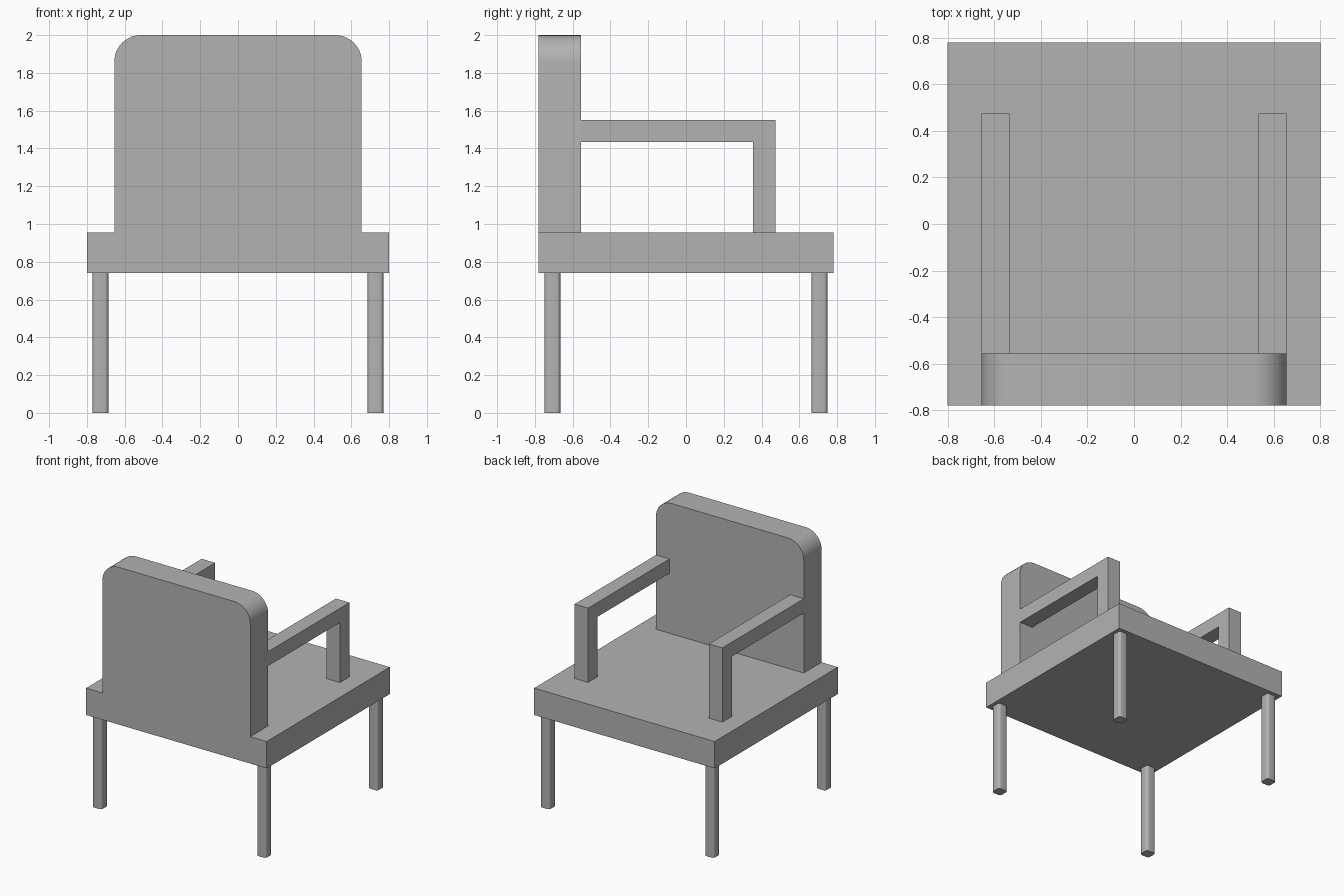
import bpy
import bmesh
import math

if "Cube" in bpy.data.objects:
    bpy.data.objects.remove(bpy.data.objects["Cube"], do_unlink=True)

grey = bpy.data.materials.new("plain grey")
grey.use_nodes = True
colour = (0.45, 0.45, 0.45, 1)
grey.diffuse_color = colour
grey.node_tree.nodes["Principled BSDF"].inputs["Base Color"].default_value = colour


def extrude_profile(name, points, direction):
    """Make a solid by sweeping a flat outline along a direction."""
    bm = bmesh.new()
    face = bm.faces.new([bm.verts.new(p) for p in points])
    swept = bmesh.ops.extrude_face_region(bm, geom=[face])["geom"]
    moved = [v for v in swept if isinstance(v, bmesh.types.BMVert)]
    bmesh.ops.translate(bm, verts=moved, vec=direction)
    bmesh.ops.recalc_face_normals(bm, faces=bm.faces)
    mesh = bpy.data.meshes.new(name)
    bm.to_mesh(mesh)
    bm.free()
    mesh.materials.append(grey)
    obj = bpy.data.objects.new(name, mesh)
    bpy.context.collection.objects.link(obj)
    return obj


def smooth(obj):
    bpy.ops.object.select_all(action="DESELECT")
    obj.select_set(True)
    bpy.context.view_layer.objects.active = obj
    bpy.ops.object.shade_smooth_by_angle(angle=math.radians(50))


def arc(cx, cy, radius, start, steps):
    """Quarter circle, anticlockwise from the start angle."""
    angles = [start + math.pi / 2 * i / steps for i in range(steps + 1)]
    return [(cx + radius * math.cos(a), cy + radius * math.sin(a)) for a in angles]


SEAT_X, SEAT_Y, SEAT_LOW, SEAT_TOP = 0.8, 0.78, 0.74, 0.955
BACK_X, BACK_FRONT, BACK_TOP, BACK_ROUND = 0.655, -0.555, 2.0, 0.14

# Seat slab
corners = [(-1, -1), (1, -1), (1, 1), (-1, 1)]
extrude_profile("seat", [(x * SEAT_X, y * SEAT_Y, SEAT_LOW) for x, y in corners],
                (0, 0, SEAT_TOP - SEAT_LOW))

# Backrest with rounded top corners
inner_x, inner_z = BACK_X - BACK_ROUND, BACK_TOP - BACK_ROUND
outline = [(-BACK_X, SEAT_TOP), (BACK_X, SEAT_TOP)]
outline += arc(inner_x, inner_z, BACK_ROUND, 0, 10)
outline += arc(-inner_x, inner_z, BACK_ROUND, math.pi / 2, 10)
smooth(extrude_profile("backrest", [(x, -SEAT_Y, z) for x, z in outline],
                       (0, BACK_FRONT + SEAT_Y, 0)))

# Armrests: a rail and its post as one bent profile
arm = [(BACK_FRONT, 1.55), (0.475, 1.55), (0.475, SEAT_TOP),
       (0.355, SEAT_TOP), (0.355, 1.435), (BACK_FRONT, 1.435)]
for side, x in (("left", 0.535), ("right", -BACK_X)):
    extrude_profile(side + "_armrest", [(x, y, z) for y, z in arm], (0.12, 0, 0))

# Legs: square posts with rounded edges
half, edge = 0.042, 0.02
for side, x in (("left", 0.728), ("right", -0.728)):
    for end, y in (("front", -0.707), ("rear", 0.707)):
        section = []
        for i, (sx, sy) in enumerate([(1, 1), (-1, 1), (-1, -1), (1, -1)]):
            section += arc(x + sx * (half - edge), y + sy * (half - edge),
                           edge, i * math.pi / 2, 4)
        smooth(extrude_profile(f"{end}_{side}_leg", [(px, py, 0) for px, py in section],
                               (0, 0, SEAT_LOW)))
